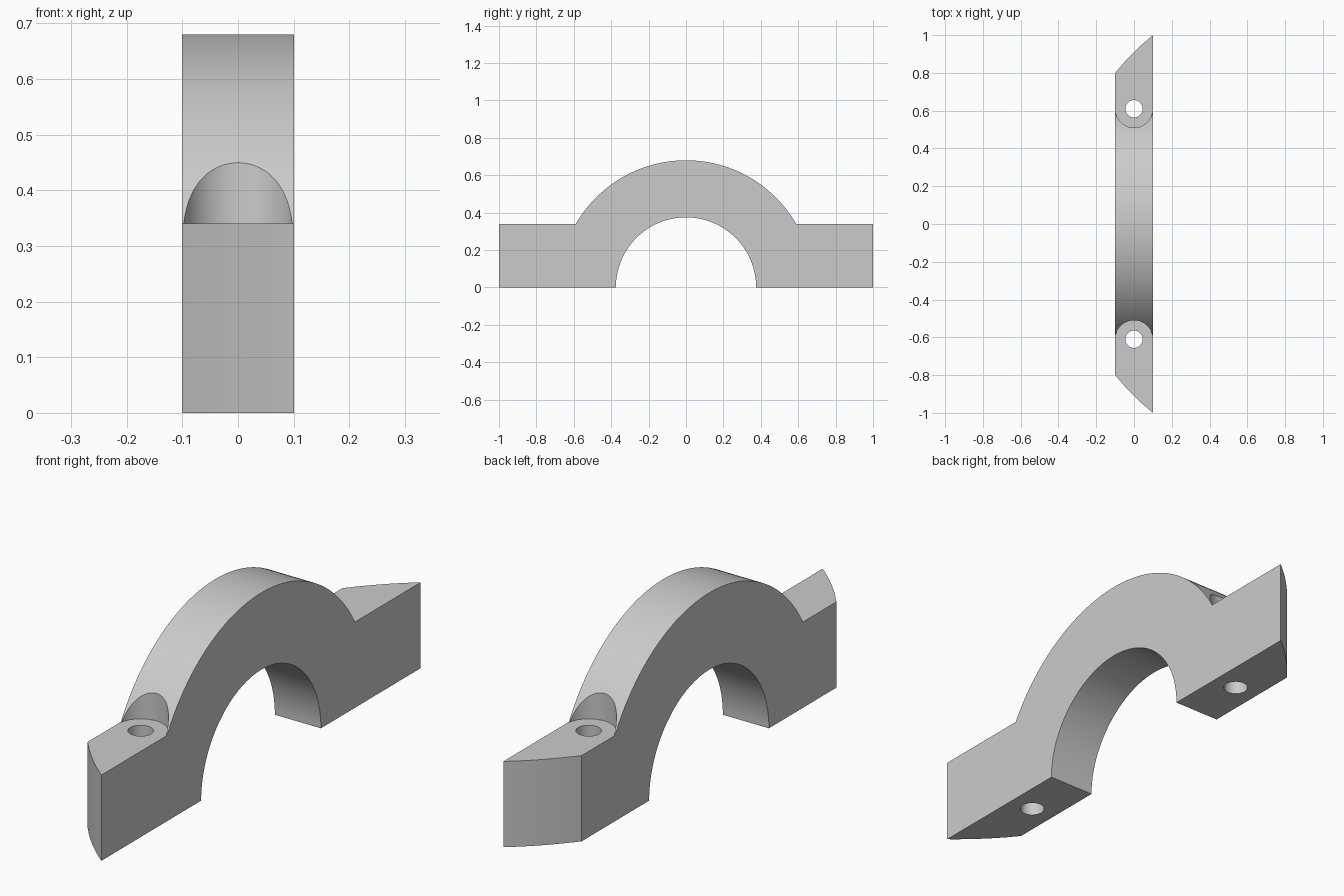
import bpy
import bmesh
from math import sin, cos, pi, asin, sqrt

HALF_WIDTH = 0.101
OUTER_R, INNER_R = 0.68, 0.375
LUG_TOP = 0.34
BOLT_Y = 0.61

cube = bpy.data.objects.get("Cube")
if cube:
    bpy.data.objects.remove(cube, do_unlink=True)

grey = bpy.data.materials.new("plain grey")
grey.use_nodes = True
grey.diffuse_color = (0.6, 0.6, 0.6, 1)
grey.node_tree.nodes["Principled BSDF"].inputs["Base Color"].default_value = (0.6, 0.6, 0.6, 1)


def arc(radius, start, end, steps):
    angles = [start + (end - start) * i / steps for i in range(steps + 1)]
    return [(radius * cos(a), radius * sin(a)) for a in angles]


def make_prism(name, points):
    """Extrude a y-z outline across the width of the clamp."""
    bm = bmesh.new()
    face = bm.faces.new([bm.verts.new((-HALF_WIDTH, y, z)) for y, z in points])
    grown = bmesh.ops.extrude_face_region(bm, geom=[face])
    verts = [v for v in grown["geom"] if isinstance(v, bmesh.types.BMVert)]
    bmesh.ops.translate(bm, verts=verts, vec=(2 * HALF_WIDTH, 0, 0))
    bmesh.ops.recalc_face_normals(bm, faces=bm.faces)
    mesh = bpy.data.meshes.new(name)
    bm.to_mesh(mesh)
    bm.free()
    obj = bpy.data.objects.new(name, mesh)
    bpy.context.collection.objects.link(obj)
    return obj


def cut(target, operation, radius, x, y, bottom, top, sides):
    """Combine the target with an upright cylinder, then discard the cylinder."""
    bpy.ops.mesh.primitive_cylinder_add(
        vertices=sides, radius=radius, depth=top - bottom,
        location=(x, y, (top + bottom) / 2))
    cutter = bpy.context.object
    cutter.hide_render = True
    cutter.data.materials.append(grey)
    bpy.ops.object.select_all(action="DESELECT")
    target.select_set(True)
    bpy.context.view_layer.objects.active = target
    mod = target.modifiers.new("cylinder cut", "BOOLEAN")
    mod.operation = operation
    mod.solver = "EXACT"
    mod.object = cutter
    bpy.ops.object.modifier_apply(modifier=mod.name)
    bpy.data.objects.remove(cutter, do_unlink=True)


# Arched clamp with a flat lug at each end
lug_angle = asin(LUG_TOP / OUTER_R)
outline = [(1.1, 0), (1.1, LUG_TOP)]
outline += arc(OUTER_R, lug_angle, pi - lug_angle, 64)
outline += [(-1.1, LUG_TOP), (-1.1, 0)]
outline += arc(INNER_R, pi, 0, 64)
clamp = make_prism("clamp_half", outline)
clamp.data.materials.append(grey)

# Curved slanted ends, trimmed to a large offset cylinder
trim_x = 0.9
cut(clamp, "INTERSECT", sqrt(1 + (trim_x - HALF_WIDTH) ** 2), trim_x, 0, -0.5, 1.2, 256)

# Bolt holes, and round clearances for the bolt heads
for side in (-1, 1):
    cut(clamp, "DIFFERENCE", 0.1, 0, side * BOLT_Y, LUG_TOP, 1.0, 64)
    cut(clamp, "DIFFERENCE", 0.046, 0, side * BOLT_Y, -0.2, 1.0, 48)

bpy.ops.object.shade_smooth_by_angle(angle=pi / 6)
